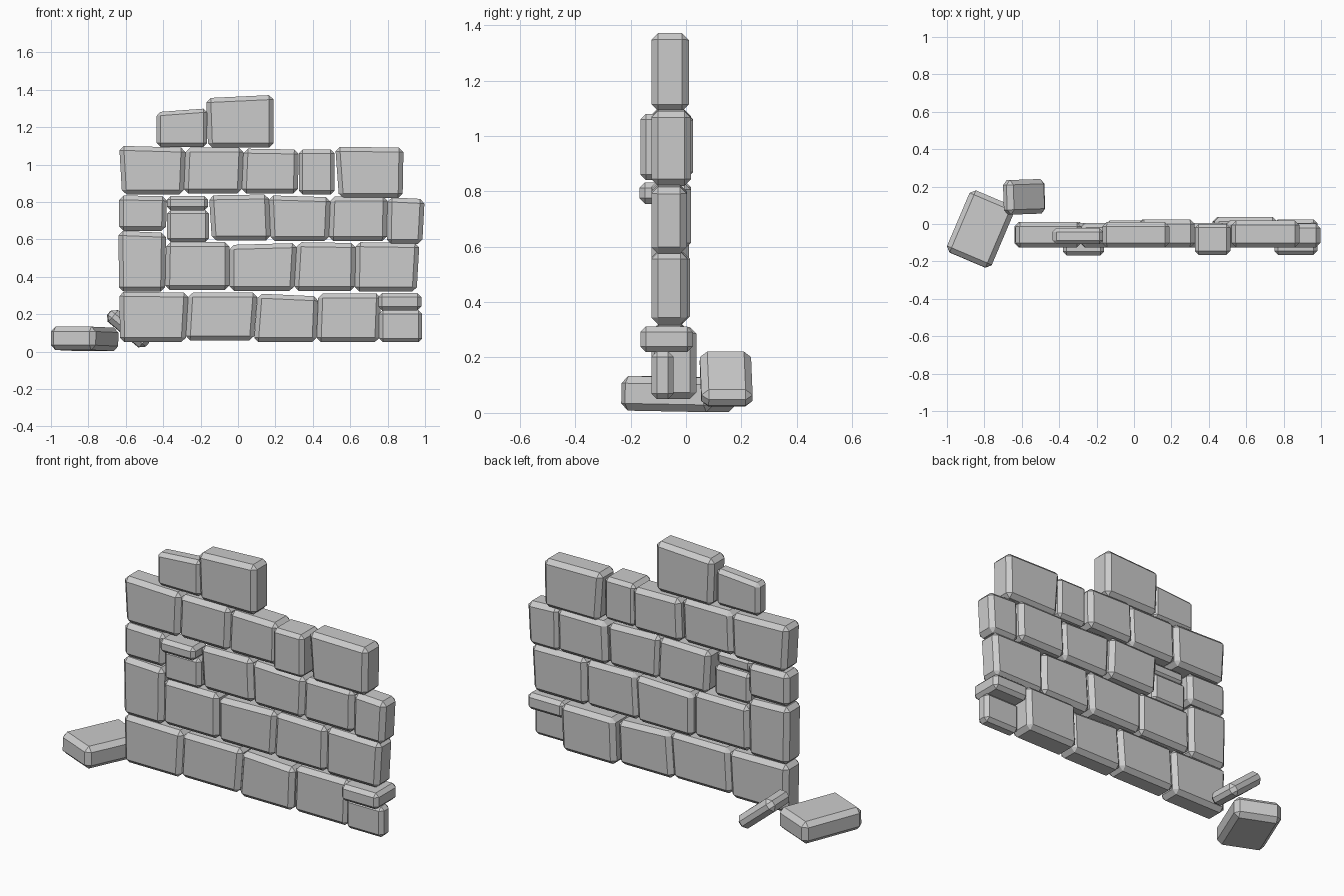
import bpy, bmesh
from math import radians
from mathutils import Euler, Matrix

if "Cube" in bpy.data.objects:
    bpy.data.objects.remove(bpy.data.objects["Cube"])

F, B = -0.125, 0.01      # usual front and back planes of the wall


def block(name, corners, y0, y1, chamfer=0.024):
    """Chamfered stone from a four-sided x/z outline (BL, BR, TR, TL)."""
    bm = bmesh.new()
    front = [bm.verts.new((x, y0, z)) for x, z in corners]
    back = [bm.verts.new((x, y1, z)) for x, z in corners]
    bm.faces.new(front)
    bm.faces.new(back[::-1])
    for i in range(4):
        j = (i + 1) % 4
        bm.faces.new((front[j], front[i], back[i], back[j]))
    bmesh.ops.recalc_face_normals(bm, faces=bm.faces)
    bmesh.ops.bevel(bm, geom=bm.edges[:], offset=chamfer, segments=1,
                    affect='EDGES', profile=0.5)
    mesh = bpy.data.meshes.new(name)
    bm.to_mesh(mesh)
    bm.free()
    ob = bpy.data.objects.new(name, mesh)
    bpy.context.collection.objects.link(ob)
    return ob


def course(name, joints, stones):
    """Row of stones between slanted joints (bottom x, top x).
    Each stone: bottom z, top-left z, top-right z, front y, back y."""
    for i, (zb, zl, zr, y0, y1) in enumerate(stones):
        (lb, lt), (rb, rt) = joints[i], joints[i + 1]
        block(f"{name}_stone_{i + 1}",
              [(lb, zb), (rb, zb), (rt, zr), (lt, zl)], y0, y1)


def small(name, x0, x1, z0, z1, y0, y1, chamfer=0.02):
    return block(name, [(x0, z0), (x1, z0), (x1, z1), (x0, z1)], y0, y1, chamfer)


def fallen(name, size, loc, rot):
    x, y, z = (s / 2 for s in size)
    ob = small(name, -x, x, -z, z, -y, y, 0.026)
    ob.data.transform(Matrix.Translation(loc) @ Euler(map(radians, rot)).to_matrix().to_4x4())


# Five courses of the wall
course("first_course",
       [(-.63, -.635), (-.28, -.265), (.085, .105), (.42, .43), (.755, .765)],
       [(.05, .32, .315, F, .01), (.06, .315, .315, F, .005),
        (.05, .31, .295, F, .005), (.05, .31, .31, -.115, .038)])
course("second_course",
       [(-.635, -.64), (-.39, -.385), (-.045, -.045), (.30, .315), (.625, .63), (.955, .97)],
       [(.32, .645, .635, F, B), (.33, .585, .585, F, .005), (.325, .57, .58, -.12, .015),
        (.325, .585, .58, F, .005), (.32, .585, .58, F, .005)])
course("third_course",
       [(-.635, -.635), (-.385, -.38)],
       [(.645, .835, .83, -.12, .005)])
course("third_course_right",
       [(-.14, -.155), (.175, .165), (.485, .495), (.795, .80), (.985, .998)],
       [(.595, .835, .84, F, .018), (.59, .835, .825, F, .005),
        (.59, .83, .83, F, .018), (.575, .825, .815, F, .003)])
course("fourth_course",
       [(-.62, -.635), (-.29, -.28), (.02, .03), (.32, .325)],
       [(.84, 1.10, 1.09, F, .01), (.845, 1.09, 1.09, F, .005),
        (.845, 1.085, 1.08, F, .025)])
course("fourth_course_end", [(.54, .52), (.88, .885)], [(.82, 1.095, 1.09, F, .018)])
course("top_course", [(-.16, -.17), (.19, .19)], [(1.09, 1.355, 1.372, F, .01)])
block("top_course_small_stone",
      [(-.435, 1.095), (-.165, 1.095), (-.165, 1.30), (-.435, 1.28)], -.108, -.022, .02)

# Smaller filler stones, some proud of the face and some recessed behind
small("first_course_end_lower", .755, .985, .05, .222, F, -.045)
small("first_course_end_upper", .75, .98, .22, .312, -.165, .025)
small("third_course_filler_lower", -.38, -.155, .585, .757, F, -.02)
small("third_course_filler_upper", -.38, -.16, .755, .832, -.168, -.035)
small("fourth_course_filler", .325, .515, .84, 1.08, -.165, 0)

# Fallen stones beside the wall
fallen("fallen_slab", (.26, .36, .125), (-.82, -.027, .068), (-1, 0, -23))
fallen("fallen_leaning_stone", (.265, .185, .08), (-.5875, .145, .122), (0, 40, 2))
